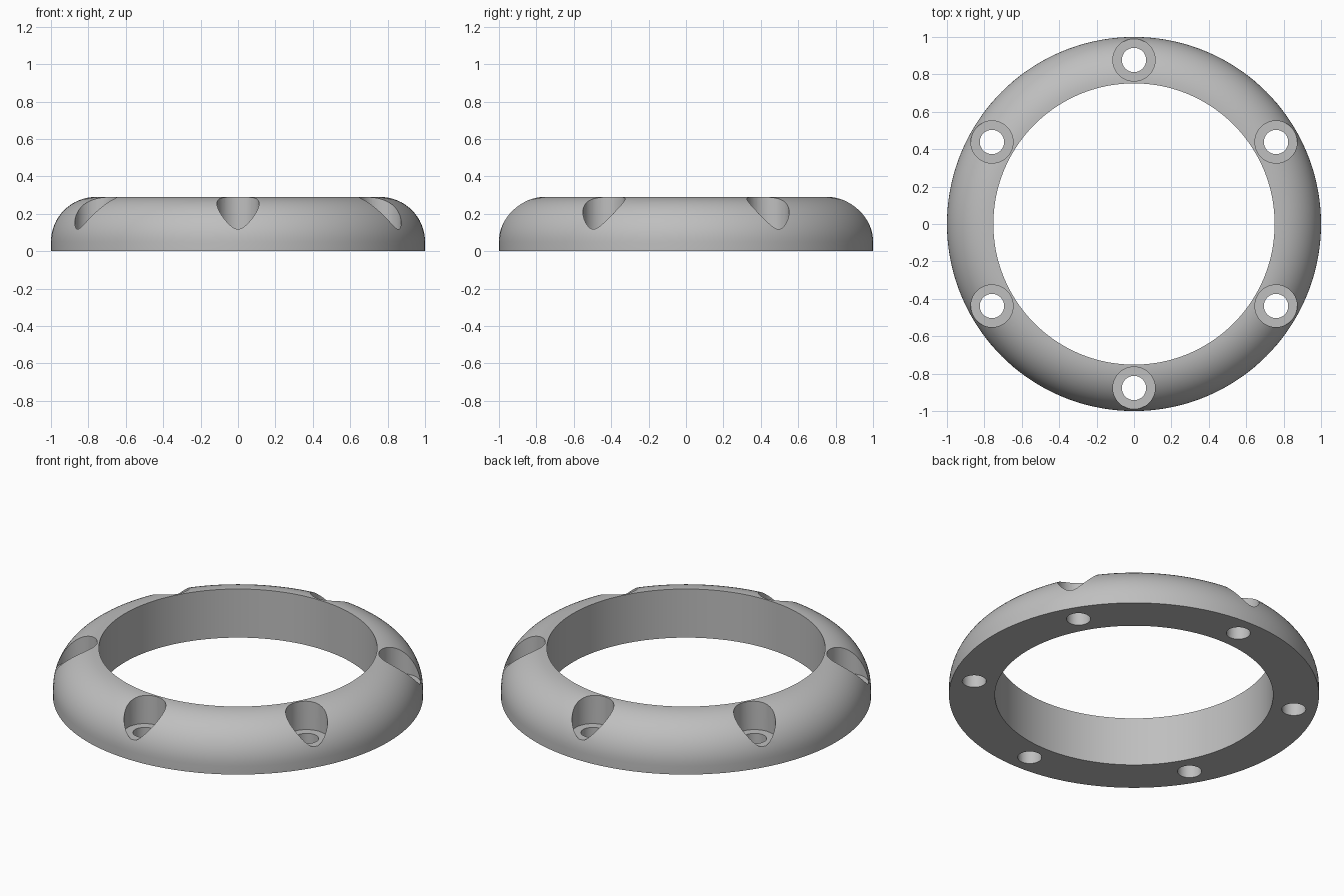
import bpy, bmesh, math
from mathutils import Matrix, Vector

if "Cube" in bpy.data.objects:
    bpy.data.objects.remove(bpy.data.objects["Cube"], do_unlink=True)

HEIGHT, INNER, OUTER = 0.29, 0.752, 1.0
ROUND = 0.24                      # radius of the rounded outer shoulder
BOLT_CIRCLE, HOLE, BORE, BORE_FLOOR = 0.877, 0.065, 0.113, 0.12


def revolve(bm, profile, steps, matrix=Matrix()):
    """Spin a closed (radius, height) profile around z, then place it."""
    verts = [bm.verts.new((r, 0, z)) for r, z in profile]
    edges = [bm.edges.new((v, verts[i - 1])) for i, v in enumerate(verts)]
    spun = bmesh.ops.spin(bm, geom=verts + edges, axis=(0, 0, 1),
                          cent=(0, 0, 0), angle=math.tau, steps=steps,
                          use_merge=True)
    faces = {f for v in verts for f in v.link_faces}
    stack = list(faces)
    while stack:
        for e in stack.pop().edges:
            for f in e.link_faces:
                if f not in faces:
                    faces.add(f)
                    stack.append(f)
    bmesh.ops.transform(bm, matrix=matrix,
                        verts=list({v for f in faces for v in f.verts}))


def make_object(name, bm):
    bmesh.ops.remove_doubles(bm, verts=bm.verts, dist=1e-5)
    bmesh.ops.dissolve_degenerate(bm, edges=bm.edges, dist=1e-6)
    loose = [e for e in bm.edges if not e.link_faces]
    bmesh.ops.delete(bm, geom=loose, context='EDGES')
    bmesh.ops.recalc_face_normals(bm, faces=bm.faces)
    mesh = bpy.data.meshes.new(name)
    bm.to_mesh(mesh)
    bm.free()
    obj = bpy.data.objects.new(name, mesh)
    bpy.context.collection.objects.link(obj)
    return obj


# Ring body: flat base, straight bore, rounded outer shoulder
profile = [(INNER, 0), (OUTER, 0)]
for i in range(17):
    a = math.radians(90) * i / 16
    profile.append((OUTER - ROUND + ROUND * math.cos(a),
                    HEIGHT - ROUND + ROUND * math.sin(a)))
profile.append((INNER, HEIGHT))
bm = bmesh.new()
revolve(bm, profile, 144)
ring = make_object("mounting_ring", bm)

# Six stepped cutters: through hole plus wider counterbore
step = [(0, -0.1), (HOLE, -0.1), (HOLE, BORE_FLOOR),
        (BORE, BORE_FLOOR), (BORE, 0.5), (0, 0.5)]
bm = bmesh.new()
for i in range(6):
    turn = Matrix.Rotation(math.radians(30 + 60 * i), 4, 'Z')
    revolve(bm, step, 48, turn @ Matrix.Translation(Vector((BOLT_CIRCLE, 0, 0))))
cutter = make_object("bolt_hole_cutter", bm)
cutter.hide_render = True

# Cut the holes and bake the result into the ring
cut = ring.modifiers.new("bolt_holes", 'BOOLEAN')
cut.operation, cut.solver, cut.object = 'DIFFERENCE', 'EXACT', cutter
bpy.context.view_layer.objects.active = ring
for o in bpy.context.selected_objects:
    o.select_set(False)
ring.select_set(True)
bpy.ops.object.modifier_apply(modifier=cut.name)
bpy.data.objects.remove(cutter, do_unlink=True)

# Plain grey finish
grey = bpy.data.materials.new("light_grey")
grey.use_nodes = True
colour = (0.52, 0.52, 0.52, 1)
grey.diffuse_color = colour
grey.node_tree.nodes["Principled BSDF"].inputs["Base Color"].default_value = colour
ring.data.materials.clear()
ring.data.materials.append(grey)
bpy.ops.object.shade_smooth_by_angle(angle=math.radians(25))
